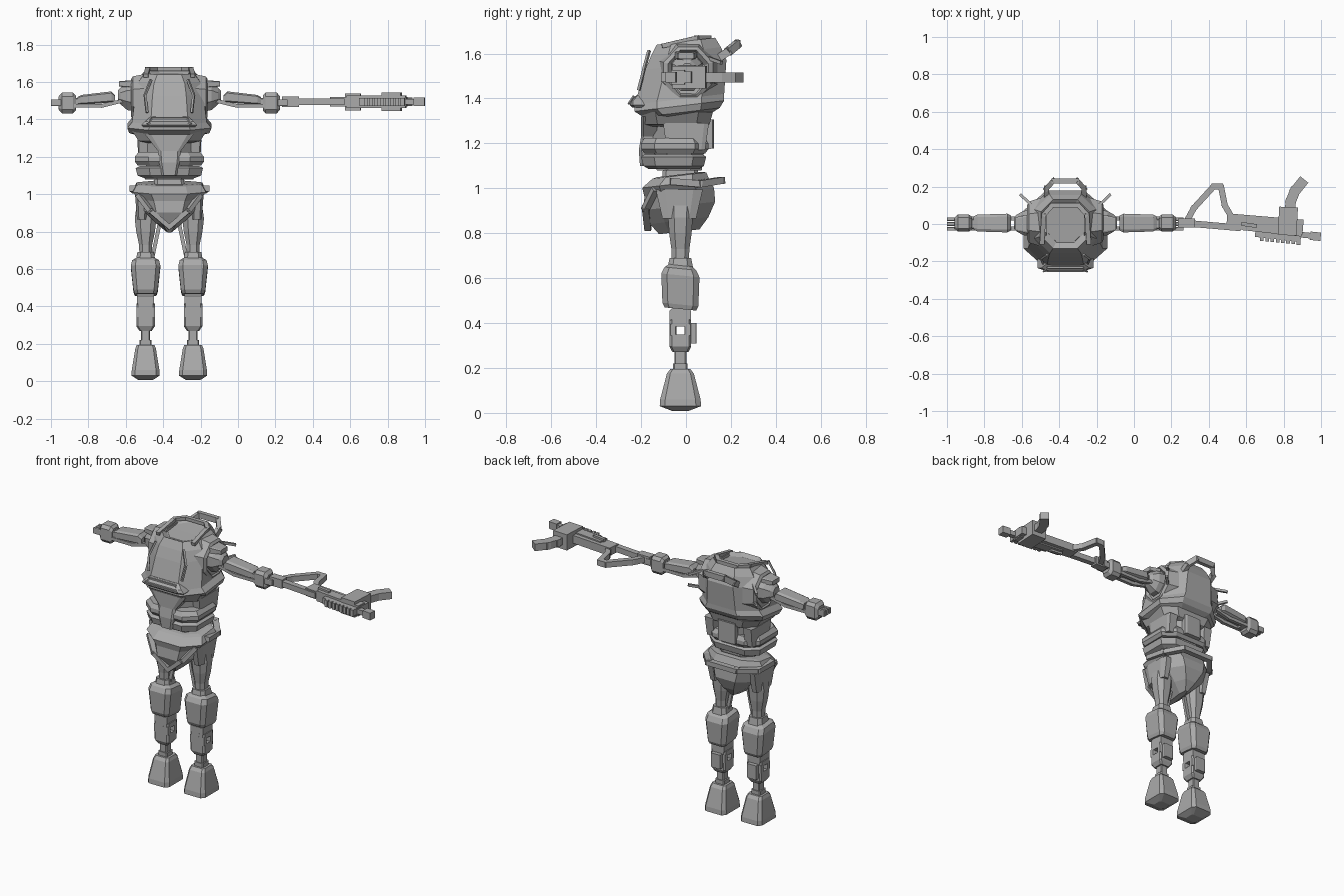
import bpy, bmesh
from mathutils import Vector

default_cube = bpy.data.objects.get("Cube")
if default_cube:
    bpy.data.objects.remove(default_cube)

# Main landmarks: robot centre line, then joint positions measured from it
CENTRE = -.367
LEG, LEG_Y = .127, -.025
ARM_Z = 1.5
CHEST_Z, WAIST_Z, HIP_Z = 1.3, 1.1, .8

grey = bpy.data.materials.new("matte_grey")
grey.use_nodes = True
grey.diffuse_color = (.4, .4, .4, 1)
shader = next(node for node in grey.node_tree.nodes if node.type == 'BSDF_PRINCIPLED')
shader.inputs["Base Color"].default_value = grey.diffuse_color


def skin(bm, rings):
    """Join closed rings of points into a capped solid."""
    rows = [[bm.verts.new(point) for point in ring] for ring in rings]
    for low, high in zip(rows, rows[1:]):
        for i in range(len(low)):
            bm.faces.new((low[i - 1], low[i], high[i], high[i - 1]))
    bm.faces.new(rows[0])
    bm.faces.new(rows[-1])


def finish(name, bm, mirror, centre=CENTRE):
    bmesh.ops.recalc_face_normals(bm, faces=bm.faces)
    mesh = bpy.data.meshes.new(name)
    bm.to_mesh(mesh)
    bm.free()
    mesh.materials.append(grey)
    part = bpy.data.objects.new(name, mesh)
    part.location.x = centre
    bpy.context.scene.collection.objects.link(part)
    if mirror:
        part.modifiers.new("mirror", 'MIRROR')


def loft(name, at, rings, cut=.5, axis='z', tilt=0):
    """Cut-corner rings (offset, half width, half depth, optional shift) along an axis.
    Parts away from the centre line are mirrored; tilt raises the back of a part."""
    x, y, z = at
    bm = bmesh.new()
    solid = []
    for offset, wide, deep, *shift in rings:
        a, b = wide * (1 - cut), deep * (1 - cut)
        corner = [(a, -deep), (wide, -b), (wide, b), (a, deep)]
        outline = corner + [(-u, -v) for u, v in corner]
        outline = [(u, v + sum(shift)) for u, v in outline]
        if axis == 'x':
            solid.append([(x + offset, y + u, z + v) for u, v in outline])
        else:
            solid.append([(x + u, y + v, z + offset + tilt * (y + v)) for u, v in outline])
    skin(bm, solid)
    finish(name, bm, mirror=x > 0)


def block(name, at, size, taper=1, cut=.2, axis='z', tilt=0):
    """Box centred on a point, narrowing to its upper or outer end by taper."""
    length = size[0 if axis == 'x' else 2]
    wide, deep = size[1:] if axis == 'x' else size[:2]
    loft(name, at, [(-length / 2, wide / 2, deep / 2),
                    (length / 2, wide / 2 * taper, deep / 2 * taper)], cut, axis, tilt)


def bars(name, path, width, height, mirror=True, centre=CENTRE):
    """Rectangular bars joining the points of a path."""
    bm = bmesh.new()
    for start, end in zip(path, path[1:]):
        start, end = Vector(start), Vector(end)
        along = (end - start).normalized()
        side = along.cross((0, 0, 1)).normalized()
        up = side.cross(along)
        overlap = along * width * .3
        square = [side * width * a + up * height * b
                  for a, b in ((-.5, -.5), (.5, -.5), (.5, .5), (-.5, .5))]
        skin(bm, [[start - overlap + c for c in square], [end + overlap + c for c in square]])
    finish(name, bm, mirror, centre)


def rifle(name, path, width, height):
    """Rifle piece lying flat at hand height."""
    bars("rifle_" + name, [(x, y, ARM_Z - .006) for x, y in path],
         width, height, mirror=False, centre=0)


# Chest shell with a sunken hatch between raised collar ridges
loft("chest_shell", (0, 0, CHEST_Z), [
    (.015, .15, .1), (.04, .215, .17, -.02), (.07, .225, .2, -.03), (.1, .2, .2, -.03),
    (.25, .18, .18), (.31, .165, .155), (.355, .13, .13), (.335, .1, .1)], tilt=.12)
block("hatch", (0, 0, CHEST_Z + .32), (.21, .22, .03), taper=.85, cut=.45, tilt=.1)
bars("collar_ridge", [(0, .1, 1.67), (.07, .1, 1.67), (.115, .05, 1.67), (.125, -.1, 1.635)],
     width=.025, height=.02)
bars("chest_seam", [(.12, -.21, 1.44), (.13, -.187, 1.53), (.1, -.165, 1.61)],
     width=.012, height=.012)

# Chest lip framing a shadow slot
loft("chest_lip", (0, -.2, CHEST_Z), [
    (.06, .14, .04), (.07, .15, .05), (.09, .13, .05), (.115, .1, .02)], cut=.3)
bars("lip_slot_rim", [(0, -.253, 1.377), (.115, -.253, 1.377), (.095, -.233, 1.407),
                      (0, -.233, 1.407)], width=.009, height=.009)

# Carrying handle on the back
bars("back_handle", [(.1, .13, 1.57), (.1, .19, 1.61), (.065, .23, 1.643), (0, .23, 1.643)],
     width=.026, height=.035)

# Shoulder sockets, joints and guards
loft("shoulder_socket", (.1, .01, 1.515), [
    (0, .14, .135), (.095, .11, .115), (.105, .09, .1), (.08, .07, .08)], cut=.6, axis='x')
loft("shoulder_joint", (.17, .005, 1.525), [
    (0, .07, .085), (.055, .065, .075), (.09, .045, .045), (.105, .03, .03)], cut=.6, axis='x')
block("shoulder_cap", (.235, 0, 1.59), (.07, .1, .04), taper=.7, axis='x')
bars("shoulder_loop", [(.18, .1, 1.47), (.238, .155, 1.49), (.238, .155, 1.56), (.18, .1, 1.58)],
     width=.015, height=.015)

# Arms and hands
loft("arm_sleeve", (.3, .005, ARM_Z + .01), [
    (-.01, .04, .02), (.01, .05, .03, .01), (.17, .045, .026, -.005), (.19, .035, .02, -.01)],
    cut=.3, axis='x')
for label, y in ("front", -.025), ("rear", .03):
    bars("arm_rod_" + label, [(.25, y, ARM_Z), (.36, y, 1.473), (.53, y, 1.473)],
         width=.022, height=.02)
block("wrist", (.5, 0, ARM_Z - .01), (.06, .055, .05), axis='x')
loft("hand", (.5, .005, ARM_Z - .012), [
    (0, .035, .04), (.015, .045, .055), (.075, .045, .055), (.092, .03, .035)],
    cut=.35, axis='x')
for i, label in enumerate(("first", "middle", "last")):
    block("finger_" + label, (.606, .026 * (i - 1), ARM_Z - .01), (.053, .02, .035), axis='x')

# Layered waist
loft("waist_core", (0, -.03, WAIST_Z), [(-.02, .13, .1), (.1, .12, .115), (.24, .13, .125)])
loft("waist_collar", (0, -.04, WAIST_Z), [
    (.175, .12, .13), (.185, .165, .145), (.24, .2, .16)], cut=.4)
block("waist_side_block", (.135, 0, WAIST_Z + .13), (.06, .17, .12), taper=1.2)
loft("waist_belt", (0, -.05, WAIST_Z), [
    (.055, .17, .135), (.075, .185, .15), (.1, .185, .15), (.125, .165, .135)], cut=.4)
loft("waist_ring", (0, -.055, WAIST_Z), [
    (-.015, .13, .11), (0, .17, .135), (.04, .18, .145), (.05, .16, .13)], cut=.4)
loft("belly_plate", (0, -.16, WAIST_Z), [
    (0, .04, .045), (.07, .055, .05), (.13, .06, .04), (.22, .13, .04)], cut=.25)
block("spine_plate", (0, .09, WAIST_Z + .13), (.12, .07, .13), tilt=.1)
block("waist_neck", (0, -.025, HIP_Z + .25), (.17, .17, .1), taper=.9)

# Pelvis wedge, front chevron and rear belt
loft("pelvis", (0, -.03, HIP_Z), [
    (.01, .018, .09), (.06, .075, .13), (.125, .14, .16), (.185, .165, .155),
    (.225, .195, .15, -.015), (.26, .175, .12), (.265, .14, .1)], tilt=.12)
bars("pelvis_chevron", [(0, -.17, .825), (.1, -.18, .91), (.16, -.14, .99)],
     width=.03, height=.025)
bars("rear_belt", [(0, .155, 1.035), (.1, .155, 1.035), (.18, .06, 1.02), (.195, -.06, 1.03)],
     width=.035, height=.03)
block("hip_guard", (.148, -.03, HIP_Z + .13), (.05, .15, .13), taper=1.4, cut=.4)

# Upper legs
loft("thigh", (LEG, LEG_Y, HIP_Z), [
    (-.16, .032, .037), (-.07, .035, .04), (0, .05, .05), (.07, .058, .055), (.15, .047, .06)])
bars("thigh_piston", [(.055, -.03, .83), (.095, -.03, .64)], width=.018, height=.02)
block("knee_collar", (LEG, LEG_Y, .66), (.11, .12, .06), taper=.8, cut=.4)
loft("knee_guard", (LEG, LEG_Y, .46), [
    (0, .058, .07), (.02, .065, .08), (.15, .079, .085), (.18, .072, .07), (.195, .048, .05)],
    cut=.3, tilt=-.1)

# Shins with a square window through the middle
for label, x in ("inner", LEG - .025), ("outer", LEG + .025):
    block("shin_clevis_" + label, (x, LEG_Y, .44), (.028, .05, .11))
block("shin_pivot", (LEG, LEG_Y, .435), (.09, .095, .095), cut=.58, axis='x')
loft("shin_lower", (LEG, LEG_Y, .27), [(0, .033, .035), (.025, .05, .048), (.08, .05, .048)], cut=.2)
for label, y in ("front", LEG_Y - .033), ("rear", LEG_Y + .033):
    block("shin_wall_" + label, (LEG, y, .37), (.1, .03, .05))
block("shin_upper", (LEG, LEG_Y, .4), (.1, .095, .03))
block("calf_pack", (LEG, .03, .355), (.065, .035, .09))

# Ankles and feet
block("ankle", (LEG, LEG_Y, .24), (.048, .053, .09))
block("ankle_cuff", (LEG, LEG_Y, .2), (.065, .065, .04))
loft("foot", (LEG, LEG_Y, 0), [
    (.008, .04, .035), (.03, .075, .092), (.06, .074, .09), (.175, .055, .06), (.195, .047, .045)],
    cut=.25)

# Rifle lying sideways in the left hand
rifle("butt", [(.25, .005), (.31, .005)], width=.05, height=.055)
rifle("stock", [(.29, .03), (.32, .085), (.425, .2), (.465, .2), (.485, .1), (.52, .04)],
      width=.032, height=.035)
rifle("tube", [(.27, .005), (.56, -.02)], width=.035, height=.035)
rifle("receiver", [(.52, .015), (.88, -.015)], width=.08, height=.05)
rifle("side_cover", [(.6, -.005), (.88, -.035)], width=.06, height=.066)
rifle("magazine_well", [(.82, -.03), (.825, .06)], width=.1, height=.1)
rifle("magazine", [(.83, .03), (.838, .12), (.86, .175), (.9, .225)], width=.055, height=.045)
rifle("rail", [(.66, -.05), (.88, -.075)], width=.04, height=.04)
for i in range(8):
    x, y = .68 + i * .028, -.08 - i * .003
    rifle("rail_tooth_%d" % i, [(x, y), (x + .007, y)], width=.02, height=.042)
rifle("bolt", [(.58, 0), (.65, -.01)], width=.02, height=.09)
rifle("barrel", [(.87, -.055), (.95, -.063)], width=.03, height=.03)
rifle("muzzle", [(.955, -.064), (.985, -.067)], width=.045, height=.046)
